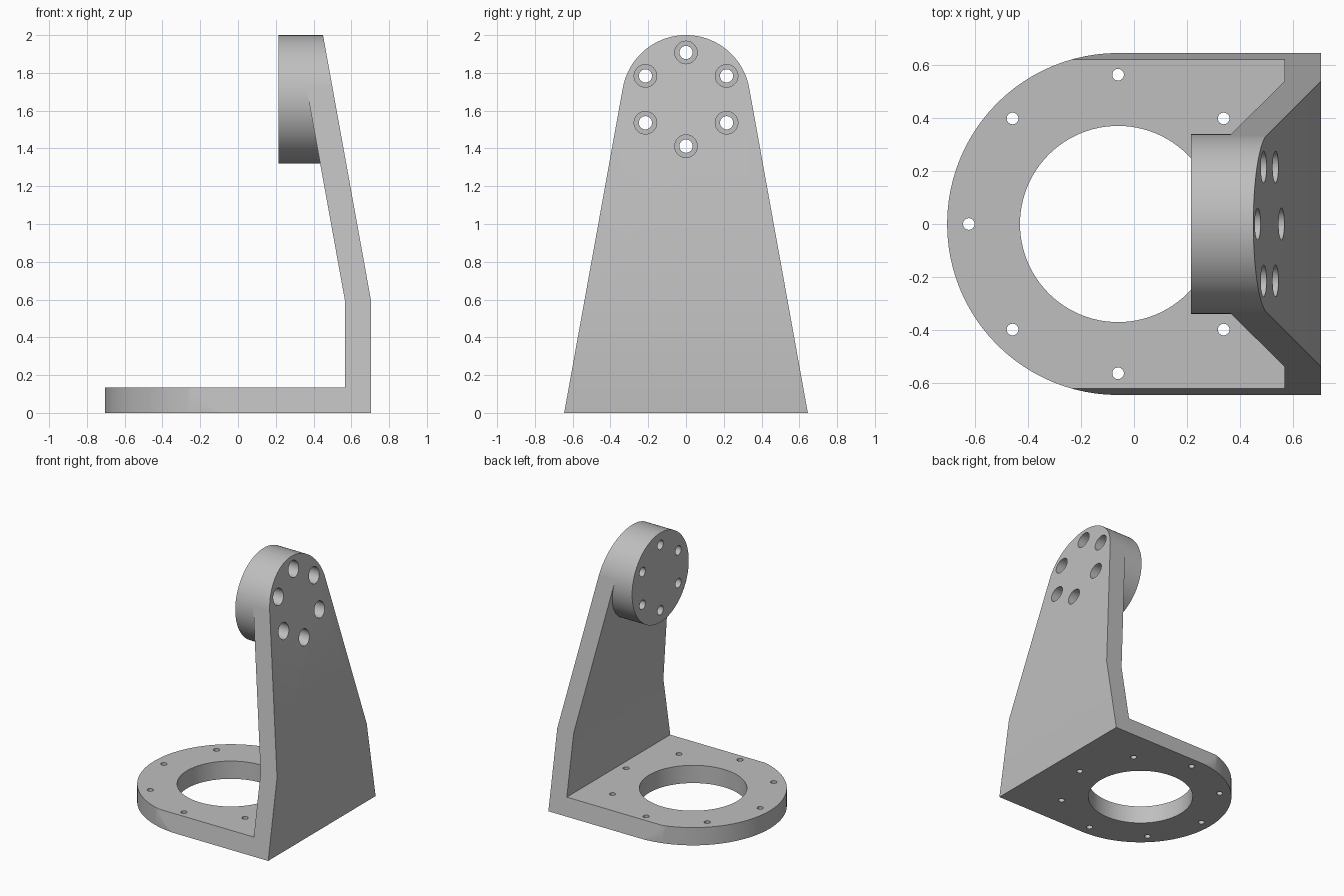
import bpy, bmesh
from math import sin, cos, pi, radians

if "Cube" in bpy.data.objects:
    bpy.data.objects.remove(bpy.data.objects["Cube"], do_unlink=True)

grey = bpy.data.materials.new("machined grey")
grey.use_nodes = True
grey.diffuse_color = (0.52, 0.52, 0.52, 1)
grey.node_tree.nodes["Principled BSDF"].inputs["Base Color"].default_value = (0.52, 0.52, 0.52, 1)

STEP = 2 * pi / 96
CX, BASE_R = -0.06, 0.645        # ring centre and outer radius of the base
BOSS_Z, BOSS_R = 1.66, 0.34      # head of the upright


def arc(cu, cv, r, first, last, step=STEP):
    return [(cu + r * cos(k * step), cv + r * sin(k * step)) for k in range(first, last + 1)]


def prism(name, outline, axis, lo, hi):
    """Extrude a 2D outline along the given axis."""
    place = {"x": lambda u, v, t: (t, u, v),
             "y": lambda u, v, t: (u, t, v),
             "z": lambda u, v, t: (u, v, t)}[axis]
    bm = bmesh.new()
    rings = [[bm.verts.new(place(u, v, t)) for u, v in outline] for t in (lo, hi)]
    n = len(outline)
    for ring in rings:
        bm.faces.new(ring)
    for i in range(n):
        j = (i + 1) % n
        bm.faces.new((rings[0][i], rings[0][j], rings[1][j], rings[1][i]))
    bmesh.ops.recalc_face_normals(bm, faces=bm.faces)
    mesh = bpy.data.meshes.new(name)
    bm.to_mesh(mesh)
    bm.free()
    mesh.materials.append(grey)
    obj = bpy.data.objects.new(name, mesh)
    bpy.context.collection.objects.link(obj)
    return obj


def cylinder(name, cu, cv, r, axis, lo, hi, sides=96):
    return prism(name, arc(cu, cv, r, 0, sides - 1, 2 * pi / sides), axis, lo, hi)


def select(obj):
    bpy.ops.object.select_all(action="DESELECT")
    obj.select_set(True)
    bpy.context.view_layer.objects.active = obj


def shape(targets, tool, operation="DIFFERENCE"):
    """Apply one boolean tool to several parts, then drop the tool."""
    tool.hide_render = True
    for obj in targets:
        select(obj)
        mod = obj.modifiers.new("shape", "BOOLEAN")
        mod.operation, mod.solver, mod.object = operation, "EXACT", tool
        bpy.ops.object.modifier_apply(modifier=mod.name)
    bpy.data.objects.remove(tool, do_unlink=True)


# Bracket: side profile with foot, upright and leaning top
bracket = prism("bracket", [(-0.9, 0), (0.705, 0), (0.705, 0.59), (0.432, 2.1),
                            (0.294, 2.1), (0.567, 0.59), (0.567, 0.135), (-0.9, 0.135)],
                "y", -0.8, 0.8)

# Tapered sides with a round head, then a round front to the foot
taper = [(-0.663, -0.1), (0.663, -0.1)] + arc(0, BOSS_Z, BOSS_R, 3, 45)
shape([bracket], prism("taper_tool", taper, "x", -1, 1), "INTERSECT")
plan = [(1, -BASE_R), (1, BASE_R)] + arc(CX, 0, BASE_R, 24, 72)
shape([bracket], prism("plan_tool", plan, "z", -0.5, 2.5), "INTERSECT")

# Round boss on the inner face of the head
boss = cylinder("mounting_boss", 0, BOSS_Z, BOSS_R, "x", 0.215, 0.44)

# Large bore and ring of eight small holes through the foot
shape([bracket], cylinder("bore_tool", CX, 0, 0.37, "z", -0.2, 0.3))
for u, v in arc(CX, 0, 0.563, 0, 7, pi / 4):
    shape([bracket], cylinder("base_hole_tool", u, v, 0.022, "z", -0.2, 0.3, 24))

# Six counterbored holes through head and boss
for u, v in arc(0, BOSS_Z, 0.248, 0, 5, pi / 3):
    u, v = v - BOSS_Z, BOSS_Z + u      # turn so that one hole is at the top
    shape([bracket, boss], cylinder("head_hole_tool", u, v, 0.035, "x", 0.1, 1, 32))
    shape([bracket, boss], cylinder("counterbore_tool", u, v, 0.06, "x", 0.35, 1, 32))

# Smooth curved walls, crisp edges
for obj in (bracket, boss):
    select(obj)
    bpy.ops.object.shade_smooth_by_angle(angle=radians(25))
    mod = obj.modifiers.new("flat_faces", "WEIGHTED_NORMAL")
    mod.keep_sharp = True
